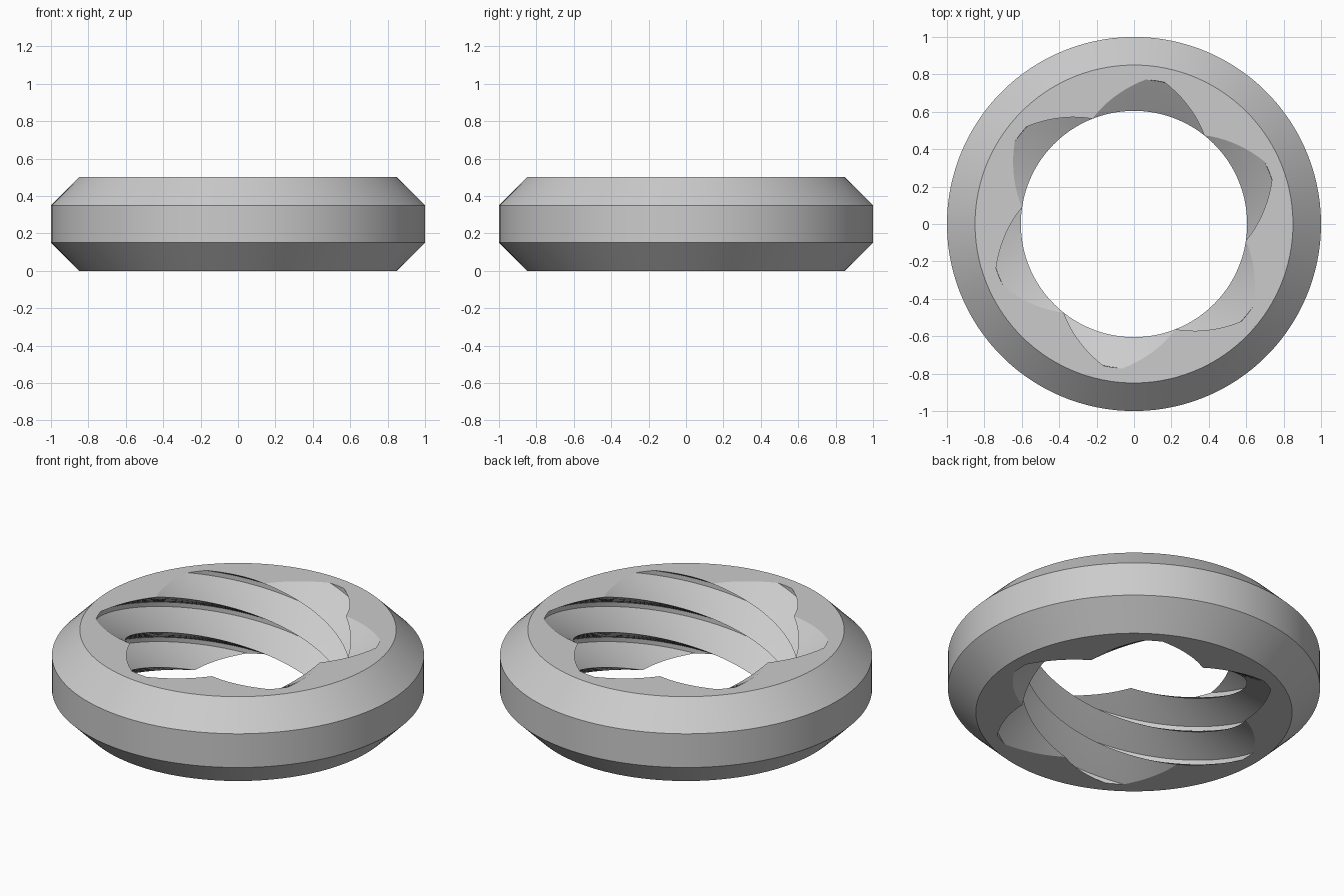
import bpy, bmesh, math

if "Cube" in bpy.data.objects:
    bpy.data.objects.remove(bpy.data.objects["Cube"])

HEIGHT = 0.5
STARTS = 6            # thread starts inside the ring
N = 120               # segments round the ring (3 degrees each)
LAYERS = 48           # height steps along the thread
TWIST = 144.0         # rotation of the thread over the full height
SHIFT = 48            # the same rotation in segments
PHASE = 27.6          # angle of a crest at z = 0
R_CREST, R_ROOT, FLANK = 0.605, 0.775, 26.25

bm = bmesh.new()


def vert(r, deg, z):
    a = math.radians(deg)
    return bm.verts.new((r * math.cos(a), r * math.sin(a), z))


def bridge(a, b, shift=0):
    for i in range(N):
        j = (i + 1) % N
        bm.faces.new((a[i], a[j], b[(j + shift) % N], b[(i + shift) % N]))


def thread_point(i):
    # V-shaped thread with a sharp crest and a narrow flat root
    pitch = 360 / STARTS
    deg = i * 360 / N
    base = math.floor(deg / pitch) * pitch
    u = deg - base
    if abs(u - 27) < 0.1:
        u = FLANK
    elif abs(u - 33) < 0.1:
        u = pitch - FLANK
    d = min(u, pitch - u)
    r = R_CREST + (R_ROOT - R_CREST) * min(1.0, d / FLANK)
    return r, base + u


# threaded bore, right-handed
inner = []
for k in range(LAYERS + 1):
    t = k / LAYERS
    ring = []
    for i in range(N):
        r, deg = thread_point(i)
        ring.append(vert(r, deg + PHASE + TWIST * t, HEIGHT * t))
    inner.append(ring)
for a, b in zip(inner, inner[1:]):
    bridge(a, b)

# chamfered outside
profile = [(0.85, 0.0), (1.0, 0.15), (1.0, 0.35), (0.85, HEIGHT)]
outer = [[vert(r, i * 360 / N + PHASE, z) for i in range(N)] for r, z in profile]
for a, b in zip(outer, outer[1:]):
    bridge(a, b)

# flat bottom and top faces
bridge(inner[0], outer[0])
bridge(inner[-1], outer[-1], SHIFT)

bmesh.ops.recalc_face_normals(bm, faces=bm.faces)
mesh = bpy.data.meshes.new("threaded_ring")
bm.to_mesh(mesh)
bm.free()

grey = bpy.data.materials.new("light grey")
grey.diffuse_color = (0.6, 0.6, 0.6, 1)
grey.use_nodes = True
grey.node_tree.nodes["Principled BSDF"].inputs["Base Color"].default_value = grey.diffuse_color
mesh.materials.append(grey)

ring_obj = bpy.data.objects.new("threaded_ring", mesh)
bpy.context.collection.objects.link(ring_obj)
bpy.context.view_layer.objects.active = ring_obj
ring_obj.select_set(True)
bpy.ops.object.shade_smooth_by_angle(angle=math.radians(30))
